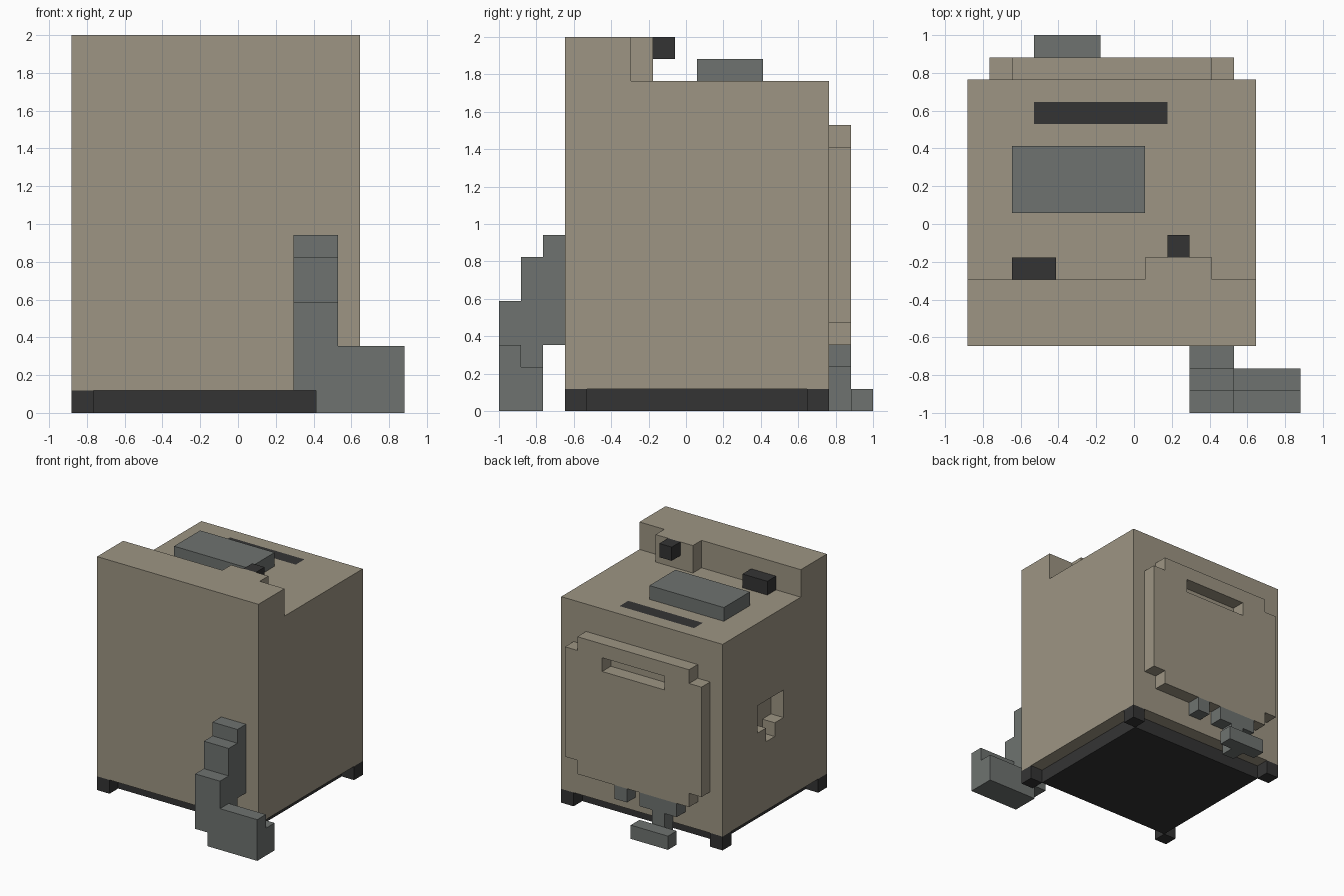
import bpy
import bmesh
from math import radians
from mathutils import Vector
from itertools import product

cube = bpy.data.objects.get("Cube")
if cube:
    bpy.data.objects.remove(cube, do_unlink=True)

U = 2 / 17                          # one block
ORIGIN = Vector((-7.5, -8.5, 0))    # block corner (0, 0, 0)


def material(name, r, g, b):
    m = bpy.data.materials.new(name)
    m.use_nodes = True
    m.diffuse_color = (r, g, b, 1)
    m.node_tree.nodes["Principled BSDF"].inputs["Base Color"].default_value = (r, g, b, 1)
    return m


beige = material("warm_beige", 0.337, 0.301, 0.227)
grey = material("steel_grey", 0.156, 0.171, 0.162)
dark = material("charcoal", 0.034, 0.034, 0.034)


def cells(*boxes):
    """All block positions inside boxes given as ((x0, x1), (y0, y1), (z0, z1))."""
    return {c for b in boxes for c in product(*(range(*r) for r in b))}


def blocks(name, mat, add, cut=()):
    """Outer skin of a set of blocks, with flat areas merged."""
    solid = cells(*add) - cells(*cut)
    bm = bmesh.new()
    for cell in solid:
        for axis, side in product(range(3), (0, 1)):
            near = list(cell)
            near[axis] += 2 * side - 1
            if tuple(near) in solid:
                continue
            a, b = (axis + 1) % 3, (axis + 2) % 3
            corners = []
            for i, j in ((0, 0), (1, 0), (1, 1), (0, 1)):
                p = Vector(cell)
                p[axis] += side
                p[a] += i
                p[b] += j
                corners.append(bm.verts.new((p + ORIGIN) * U))
            bm.faces.new(corners if side else corners[::-1])
    bmesh.ops.remove_doubles(bm, verts=bm.verts, dist=U / 100)
    bmesh.ops.dissolve_limit(bm, angle_limit=radians(1), verts=bm.verts, edges=bm.edges)
    mesh = bpy.data.meshes.new(name)
    bm.to_mesh(mesh)
    bm.free()
    mesh.materials.append(mat)
    bpy.context.collection.objects.link(bpy.data.objects.new(name, mesh))


# Main housing: tall front ledge with a bump, slot on top, T-shaped side recess
top_slot = ((3, 9), (13, 14), (14, 15))
blocks("housing", beige,
       [((0, 13), (3, 15), (1, 15)),
        ((0, 13), (3, 6), (15, 17)),
        ((8, 11), (6, 7), (15, 17))],
       [top_slot,
        ((0, 1), (8, 11), (7, 9)),
        ((0, 1), (9, 10), (6, 7))])
blocks("top_slot", dark, [top_slot])

# Base plate and corner feet
blocks("base_plate", dark, [((1, 12), (4, 14), (0, 1))])
for side, x in (("right", 0), ("left", 12)):
    for end, y in (("front", 3), ("back", 14)):
        blocks(f"{end}_{side}_foot", dark, [((x, x + 1), (y, y + 1), (0, 1))])

# Fittings on the top
blocks("top_pad", grey, [((2, 8), (9, 12), (15, 16))])
blocks("ledge_knob", dark, [((9, 10), (7, 8), (16, 17))])
blocks("ledge_switch", dark, [((2, 4), (6, 7), (15, 16))])

# Stepped back panel with a handle slot
blocks("back_panel", beige,
       [((2, 11), (15, 16), (3, 13)),
        ((1, 12), (15, 16), (4, 12))],
       [((4, 9), (15, 16), (11, 12))])

# Back latch and pedal
blocks("back_latch", grey, [((7, 8), (15, 16), (2, 3))])
blocks("back_pedal", grey,
       [((3, 6), (15, 16), (2, 3)),
        ((4, 5), (15, 16), (0, 2)),
        ((3, 6), (16, 17), (0, 1))])

# Stepped front arm and its sideways grip
blocks("front_arm", grey,
       [((10, 12), (2, 3), (3, 8)),
        ((10, 12), (1, 2), (1, 7)),
        ((10, 12), (0, 1), (1, 5)),
        ((11, 15), (0, 1), (0, 3)),
        ((11, 15), (1, 2), (0, 2))])
